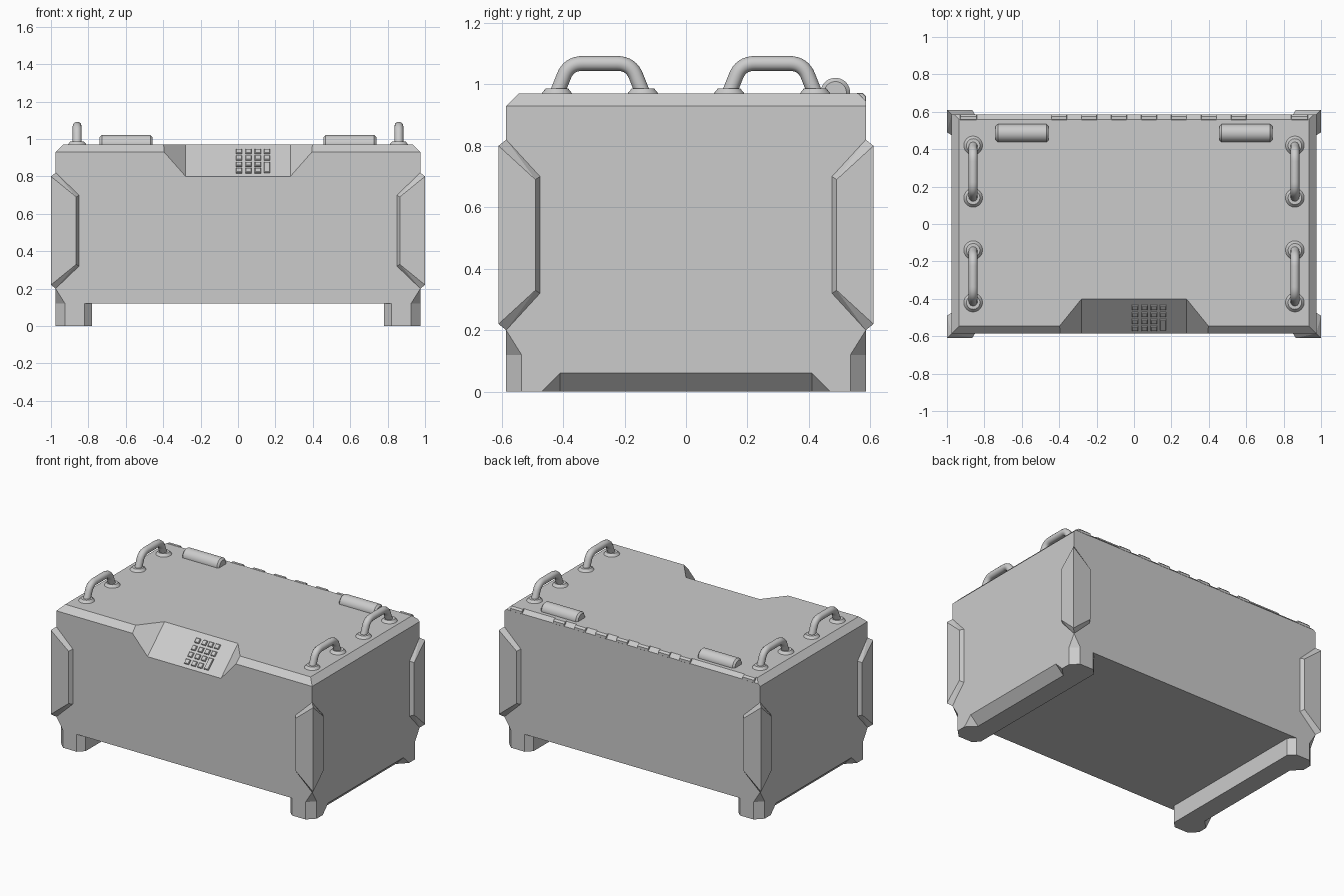
import bpy, bmesh
from math import pi, atan2, cos, sin
from mathutils import Vector, Matrix

if "Cube" in bpy.data.objects:
    bpy.data.objects.remove(bpy.data.objects["Cube"])

SIGNS = (-1, 1)
CORNERS = [(sx, sy) for sx in SIGNS for sy in SIGNS]


def hull(name, points, scale=(1, 1, 1)):
    """Convex solid around the given points, optionally mirrored by scale."""
    bm = bmesh.new()
    for p in points:
        bm.verts.new([a * b for a, b in zip(p, scale)])
    out = bmesh.ops.convex_hull(bm, input=bm.verts[:])
    loose = {g for g in out["geom_interior"] + out["geom_unused"]
             if isinstance(g, bmesh.types.BMVert)}
    bmesh.ops.delete(bm, geom=list(loose), context='VERTS')
    bmesh.ops.dissolve_limit(bm, angle_limit=0.01, verts=bm.verts[:], edges=bm.edges[:])
    bmesh.ops.recalc_face_normals(bm, faces=bm.faces[:])
    mesh = bpy.data.meshes.new(name)
    bm.to_mesh(mesh)
    bm.free()
    ob = bpy.data.objects.new(name, mesh)
    bpy.context.collection.objects.link(ob)
    return ob


def activate(ob):
    bpy.ops.object.select_all(action='DESELECT')
    ob.select_set(True)
    bpy.context.view_layer.objects.active = ob


def cut(ob, cutter):
    cutter.hide_render = True
    mod = ob.modifiers.new("cut", 'BOOLEAN')
    mod.operation, mod.solver, mod.object = 'DIFFERENCE', 'EXACT', cutter
    activate(ob)
    bpy.ops.object.modifier_apply(modifier=mod.name)


def smooth(ob, angle=0.7):
    activate(ob)
    bpy.ops.object.shade_smooth_by_angle(angle=angle)


# Main body with bevelled lid edges
body = hull("body", [(sx * x, y, z) for sx in SIGNS for x, y, z in (
    (.975, -.585, .12), (.975, .585, .12), (.975, -.585, .93), (.975, .585, .93),
    (.96, .585, .945), (.935, -.545, .97), (.935, .56, .97))])

# Sloped control panel recess: trapezoid trough swept along the slope
low, high = Vector((0, -.585, .80)), Vector((0, -.40, .97))
along = (high - low).normalized()
out = Vector((0, -along.z, along.y))
section = [(.28, 0), (.28 + .12 * 2.2, .1 * 2.2)]
trough = [tuple(base + Vector((sx * x, 0, 0)) + out * d)
          for base in (low - along * .3, high + along * .3)
          for sx in SIGNS for x, d in section]
trough_cutter = hull("panel_cutter", trough)
cut(body, trough_cutter)

# Side runners the box stands on
runners = []
for sx in SIGNS:
    plan = [(.975, .585), (.82, .585), (.78, .545)]
    runner = hull("runner", [(x, sy * y, z) for x, y in plan
                             for sy in SIGNS for z in (0, .12)], (sx, 1, 1))
    notch = hull("runner_cutter", [(x, sy * y, z) for sy in SIGNS for x, y, z in (
        (1.035, .41, .12), (.855, .41, -.06), (1.035, .59, -.06))], (sx, 1, 1))
    cut(runner, notch)
    bpy.data.objects.remove(notch)
    runners.append(runner)

# Tapered cut on each lower corner
for sx, sy in CORNERS:
    corner = hull("corner_cutter", [
        (.85, .66, -.1), (1.05, .46, -.1), (.85, .66, .12), (1.05, .46, .12),
        (.90, .66, .2), (1.05, .51, .2), (1.1, .71, -.1), (1.1, .71, .2)], (sx, sy, 1))
    cut(body, corner)
    cut(runners[SIGNS.index(sx)], corner)
    bpy.data.objects.remove(corner)
bpy.data.objects.remove(trough_cutter)

# Corner guards
for sx, sy in CORNERS:
    hull("corner_guard", [
        (1, .61, .22), (1, .61, .80), (.975, .585, .20), (.975, .585, .82),
        (.865, .61, .33), (.865, .61, .69), (.85, .585, .32), (.85, .585, .70),
        (1, .49, .33), (1, .49, .69), (.975, .475, .32), (.975, .475, .70)], (sx, sy, 1))

# Keypad buttons on the sloped panel, with one double-height key
tilt = Matrix.Rotation(atan2(along.z, along.y), 3, 'X')
for col, x in enumerate((.005, .057, .106, .155)):
    rows = [(.93, .032), (.895, .032)]
    rows += [(.845, .08)] if col == 3 else [(.862, .032), (.828, .032)]
    for z, length in rows:
        centre = low + (high - low) * ((z - low.z) / (high.z - low.z))
        centre.x = x
        hull("keypad_button", [
            tuple(centre + tilt @ Vector((a * w, b * (length / 2 - .016 + w), h)))
            for a in SIGNS for b in SIGNS
            for w, h in ((.0165, -.005), (.0165, .006), (.013, .01))])


# Lift handles: bent tube on two round flanges
def handle(sx, sy):
    p0, p1, p2 = Vector((.162, 1.025)), Vector((.178, 1.068)), Vector((.225, 1.068))
    half = [(.14, .97)]
    for i in range(9):
        t = i / 8
        half.append(tuple(p0 * (1 - t) ** 2 + p1 * 2 * t * (1 - t) + p2 * t * t))
    path = half + [(.56 - y, z) for y, z in reversed(half)]
    curve = bpy.data.curves.new("handle", 'CURVE')
    curve.dimensions = '3D'
    curve.bevel_depth, curve.bevel_resolution = .024, 4
    spline = curve.splines.new('POLY')
    spline.points.add(len(path) - 1)
    for p, (y, z) in zip(spline.points, path):
        p.co = (sx * .86, sy * y, z, 1)
    tube = bpy.data.objects.new("handle", curve)
    bpy.context.collection.objects.link(tube)
    activate(tube)
    bpy.ops.object.convert(target='MESH')
    smooth(bpy.context.object)
    for y in (.14, .42):
        bpy.ops.mesh.primitive_cone_add(vertices=32, radius1=.05, radius2=.036, depth=.017,
                                        location=(sx * .86, sy * y, .9785))
        bpy.context.object.name = "handle_flange"
        smooth(bpy.context.object, .5)


for sx, sy in CORNERS:
    handle(sx, sy)


# Bars lying along x: round lid pods and hinge knuckles
def bar(name, x0, x1, y, z, radius, sides, bevel):
    ring = [(cos((i + .5) * 2 * pi / sides), sin((i + .5) * 2 * pi / sides)) for i in range(sides)]
    stations = [(x0, radius - bevel), (x0 + bevel, radius), (x1 - bevel, radius), (x1, radius - bevel)]
    return hull(name, [(x, y + r * c, z + r * s) for x, r in stations for c, s in ring])


for sx in SIGNS:
    smooth(bar("lid_pod", sx * .598 - .142, sx * .598 + .142, .486, .973, .048, 32, .012), .5)
    bar("hinge_end", sx * .885 - .045, sx * .885 + .045, .566, .952, .0215, 8, .002)
for i in range(7):
    x = -.40 + .16 * i
    bar("hinge_knuckle", x - .042, x + .042, .566, .952, .0215, 8, .002)
